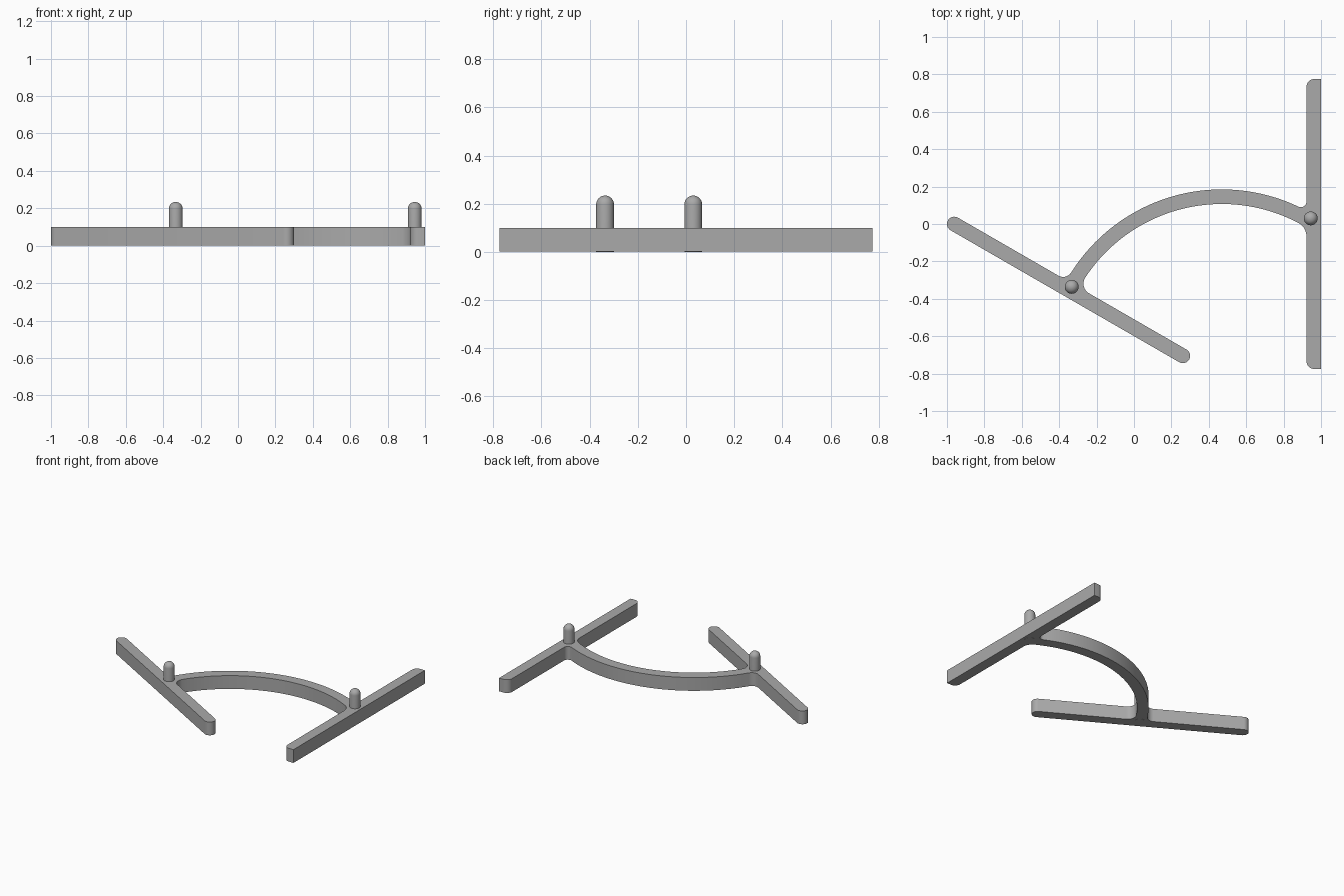
import bpy, bmesh, math
from mathutils import Vector as V

cube = bpy.data.objects.get("Cube")
if cube:
    bpy.data.objects.remove(cube)

grey = bpy.data.materials.new("plain grey")
grey.use_nodes = True
colour = (0.4, 0.4, 0.4, 1)
grey.diffuse_color = colour
grey.node_tree.nodes["Principled BSDF"].inputs["Base Color"].default_value = colour

HALF = 0.039                      # half the bar width
BASE, TOP = 0.001, 0.1            # bar underside and top
CENTRE, RADIUS = V((0.47, -0.768)), 0.914   # curved link
OUTER, INNER = RADIUS + HALF, RADIUS - HALF


def sweep(c, start, end, steps):
    """Points on the shorter arc around c from start to end."""
    a, b = start - c, end - c
    a0 = math.atan2(a.y, a.x)
    turn = (math.atan2(b.y, b.x) - a0 + math.pi) % math.tau - math.pi
    return [c + a.length * V((math.cos(a0 + turn * i / steps),
                              math.sin(a0 + turn * i / steps)))
            for i in range(steps + 1)]


def fillet(origin, along, normal, r, outer, side):
    """Fillet between a bar edge and the link: centre, point on bar, point on link."""
    reach = OUTER + r if outer else INNER - r
    q = origin + normal * (HALF + r) - CENTRE
    b = q.dot(along)
    t = -b + side * math.sqrt(b * b - q.dot(q) + reach * reach)
    c = CENTRE + q + along * t
    on_link = CENTRE + (c - CENTRE).normalized() * (OUTER if outer else INNER)
    return c, c - normal * r, on_link


def make(name, bm):
    mesh = bpy.data.meshes.new(name)
    bm.to_mesh(mesh)
    bm.free()
    mesh.materials.append(grey)
    ob = bpy.data.objects.new(name, mesh)
    bpy.context.collection.objects.link(ob)
    bpy.ops.object.select_all(action='DESELECT')
    ob.select_set(True)
    bpy.context.view_layer.objects.active = ob
    bpy.ops.object.shade_smooth_by_angle(angle=math.radians(35))


# Slanted bar ends and the straight bar's line
a, b = V((-0.961, 0.0)), V((0.261, -0.705))
along = (b - a).normalized()
normal = V((-along.y, along.x))
up, left = V((0, 1)), V((-1, 0))
straight = V((0.961, 0))
s_in = fillet(a, along, normal, 0.06, False, -1)
s_out = fillet(a, along, normal, 0.05, True, -1)
v_in = fillet(straight, up, left, 0.08, False, 1)
v_out = fillet(straight, up, left, 0.03, True, 1)

# One counter-clockwise outline for both bars and the link
pts = sweep(a, a - along * HALF, a - normal * HALF, 8)
pts += sweep(b, b - normal * HALF, b + along * HALF, 8)
pts += sweep(b, b + along * HALF, b + normal * HALF, 8)[1:]
pts += sweep(s_in[0], s_in[1], s_in[2], 8)
pts += sweep(CENTRE, s_in[2], v_in[2], 40)[1:-1]
pts += sweep(v_in[0], v_in[2], v_in[1], 8)
LOW, HIGH, EDGE, R = -0.775, 0.775, 0.922, 0.042
pts += sweep(V((EDGE + R, LOW + R)), V((EDGE, LOW + R)), V((EDGE + R, LOW)), 8)
pts += [V((1, LOW)), V((1, HIGH))]
pts += sweep(V((EDGE + R, HIGH - R)), V((EDGE + R, HIGH)), V((EDGE, HIGH - R)), 8)
pts += sweep(v_out[0], v_out[1], v_out[2], 8)
pts += sweep(CENTRE, v_out[2], s_out[2], 40)[1:-1]
pts += sweep(s_out[0], s_out[2], s_out[1], 8)
pts += sweep(a, a + normal * HALF, a - along * HALF, 8)[:-1]

bm = bmesh.new()
face = bm.faces.new([bm.verts.new((p.x, p.y, BASE)) for p in pts])
ext = bmesh.ops.extrude_face_region(bm, geom=[face], use_keep_orig=True)
bmesh.ops.translate(bm, vec=(0, 0, TOP - BASE),
                    verts=[v for v in ext["geom"] if isinstance(v, bmesh.types.BMVert)])
bmesh.ops.recalc_face_normals(bm, faces=bm.faces)
make("bars_and_curved_link", bm)


# Round-topped pegs running through to the underside
def peg(name, x, y, r=0.037, top=0.234):
    bm = bmesh.new()
    profile = [(0, 0), (r, 0)]
    profile += [(r * math.cos(t), top - r + r * math.sin(t))
                for t in (i * math.pi / 16 for i in range(9))]
    verts = [bm.verts.new((x + u, y, z)) for u, z in profile]
    edges = [bm.edges.new(pair) for pair in zip(verts, verts[1:])]
    bmesh.ops.spin(bm, geom=verts + edges, cent=(x, y, 0), axis=(0, 0, 1),
                   angle=math.tau, steps=32, use_duplicate=False)
    bmesh.ops.remove_doubles(bm, verts=bm.verts, dist=1e-5)
    bmesh.ops.recalc_face_normals(bm, faces=bm.faces)
    make(name, bm)


peg("right_peg", -0.333, -0.336)
peg("left_peg", 0.945, 0.03)
